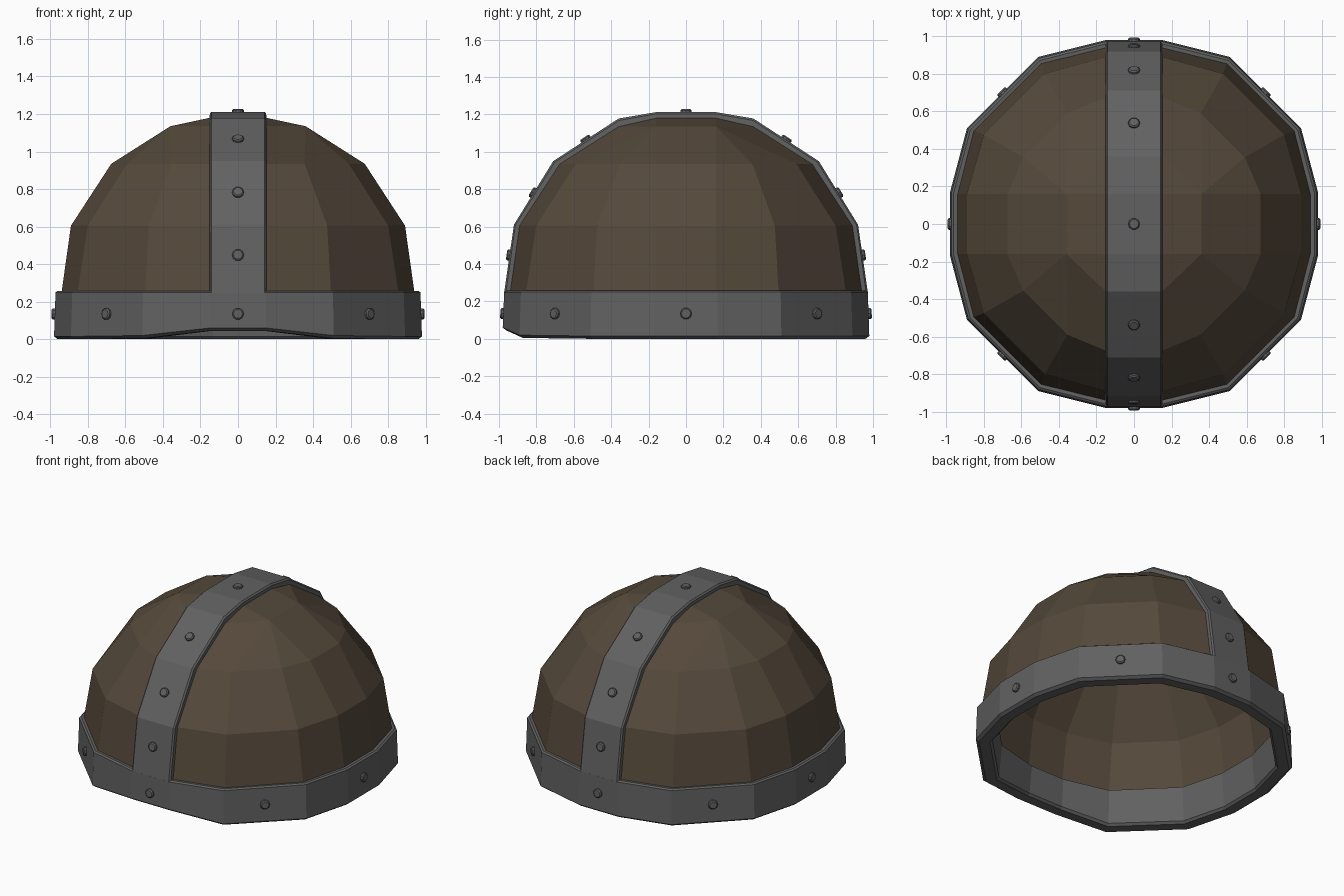
import bpy, bmesh, math
from mathutils import Vector

if "Cube" in bpy.data.objects:
    bpy.data.objects.remove(bpy.data.objects["Cube"])


def material(name, col):
    m = bpy.data.materials.new(name)
    m.diffuse_color = (*col, 1)
    m.use_nodes = True
    m.node_tree.nodes["Principled BSDF"].inputs["Base Color"].default_value = m.diffuse_color
    return m


LEATHER = material("brown leather", (0.09, 0.066, 0.043))
STEEL = material("dark steel", (0.12, 0.12, 0.12))


def finish(name, bm, mat):
    bmesh.ops.remove_doubles(bm, verts=bm.verts, dist=0.0005)
    bmesh.ops.recalc_face_normals(bm, faces=bm.faces)
    me = bpy.data.meshes.new(name)
    bm.to_mesh(me)
    bm.free()
    me.materials.append(mat)
    ob = bpy.data.objects.new(name, me)
    bpy.context.collection.objects.link(ob)
    return ob


def ring16(quad):
    """Four points of the +x+y quarter, mirrored into a 16-sided loop."""
    r = list(quad)
    r += [(x, -y) for x, y in reversed(quad)]
    return r + [(-x, -y) for x, y in r]


def loop16(r, b, c=0.16):
    # r = flat side distance, b = (short, long) of the diagonal side
    return ring16([(0.15, r), b, (b[1], b[0]), (r, c)])


def bridge(bm, r0, r1):
    n = len(r0)
    for i in range(n):
        j = (i + 1) % n
        vs = list(dict.fromkeys((r0[i], r0[j], r1[j], r1[i])))
        bm.faces.new(vs)


def add_ring(bm, pts, z):
    return [bm.verts.new((x, y, z)) for x, y in pts]


# leather dome: outer and inner skin joined at the bottom
def dome_skin(bm, t):
    k = 1 - t
    levels = [
        (loop16(0.94, (0.495, 0.855)), 0.25),
        (loop16(0.89, (0.475, 0.80)), 0.605),
        (loop16(0.675, (0.355, 0.59)), 0.935),
        (ring16([(0.15, 0.36), (0.36, 0.16), (0.36, 0.16), (0.36, 0.16)]), 1.135),
        (ring16([(0.15, 0.16)] * 4), 1.18),
    ]
    rings = []
    for pts, z in levels:
        rings.append(add_ring(bm, [(x * k, y * k) for x, y in pts],
                              0.25 + (z - 0.25) * (1 - t)))
    for a, b in zip(rings, rings[1:]):
        bridge(bm, a, b)
    bm.faces.new([rings[-1][i] for i in (0, 4, 8, 12)])
    return rings[0]


bm = bmesh.new()
bridge(bm, dome_skin(bm, 0), dome_skin(bm, 0.065))
bmesh.ops.dissolve_degenerate(bm, dist=0.0005, edges=bm.edges)
finish("leather_dome", bm, LEATHER)

# steel brow band: closed section swept round, raised at the front
bm = bmesh.new()
base = loop16(0.98, (0.51, 0.89), 0.17)
section = [(0.875, 0.252), (0.98, 0.258), (0.992, 0.25), (1.0, 0.015),
           (0.98, 0.0), (0.91, 0.0), (0.895, 0.015)]
rings = []
for s, z in section:
    ring = add_ring(bm, [(x * s, y * s) for x, y in base], z)
    if z < 0.1:
        for v, (x, y) in zip(ring, base):
            if y < -0.95:
                v.co.z += 0.045
            elif y < -0.8:
                v.co.z += 0.005
    rings.append(ring)
for a, b in zip(rings, rings[1:] + rings[:1]):
    bridge(bm, a, b)
finish("brow_band", bm, STEEL)

# steel strap from front to back over the crown
half = [(0.972, 0.25), (0.92, 0.61), (0.71, 0.95), (0.36, 1.178), (0.16, 1.212)]
under = [(0.91, 0.25), (0.87, 0.59), (0.66, 0.91), (0.345, 1.11), (0.16, 1.15)]
outer = [(-y, z) for y, z in half] + half[::-1]
inner = [(-y, z) for y, z in under] + under[::-1]
bm = bmesh.new()
rows = []
for (yo, zo), (yi, zi) in zip(outer, inner):
    ym, zm = yo + (yi - yo) * 0.15, zo + (zi - zo) * 0.15
    rows.append([bm.verts.new(p) for p in (
        (-0.153, yi, zi), (-0.15, ym, zm), (-0.14, yo, zo),
        (0.14, yo, zo), (0.15, ym, zm), (0.153, yi, zi))])
for a, b in zip(rows, rows[1:]):
    bridge(bm, a, b)
bm.faces.new(rows[0])
bm.faces.new(rows[-1])
finish("crown_strap", bm, STEEL)


# rivets: small discs with a chamfered head
def rivet(name, pos, normal):
    bm = bmesh.new()
    rs = []
    for r, h in ((0.031, -0.01), (0.031, 0.01), (0.024, 0.016)):
        rs.append(add_ring(bm, [(r * math.cos(i * math.tau / 10), r * math.sin(i * math.tau / 10))
                                for i in range(10)], h))
    bridge(bm, rs[0], rs[1])
    bridge(bm, rs[1], rs[2])
    bm.faces.new(rs[0])
    bm.faces.new(rs[2])
    ob = finish(name, bm, STEEL)
    ob.location = pos
    ob.rotation_mode = 'QUATERNION'
    ob.rotation_quaternion = Vector(normal).to_track_quat('Z', 'Y')


for i in range(8):
    a = i * math.pi / 4
    r = 0.977 if i % 2 == 0 else 0.987
    rivet("band_rivet", (r * math.cos(a), r * math.sin(a), 0.135), (math.cos(a), math.sin(a), 0.03))
for s in (-1, 1):
    for (y0, z0), (y1, z1) in zip(half[:3], half[1:4]):
        f = 0.55 if z0 < 0.3 else 0.5
        rivet("strap_rivet", (0, s * (y0 + (y1 - y0) * f), z0 + (z1 - z0) * f),
              (0, s * (z1 - z0), y0 - y1))
rivet("strap_rivet", (0, 0, 1.212), (0, 0, 1))
